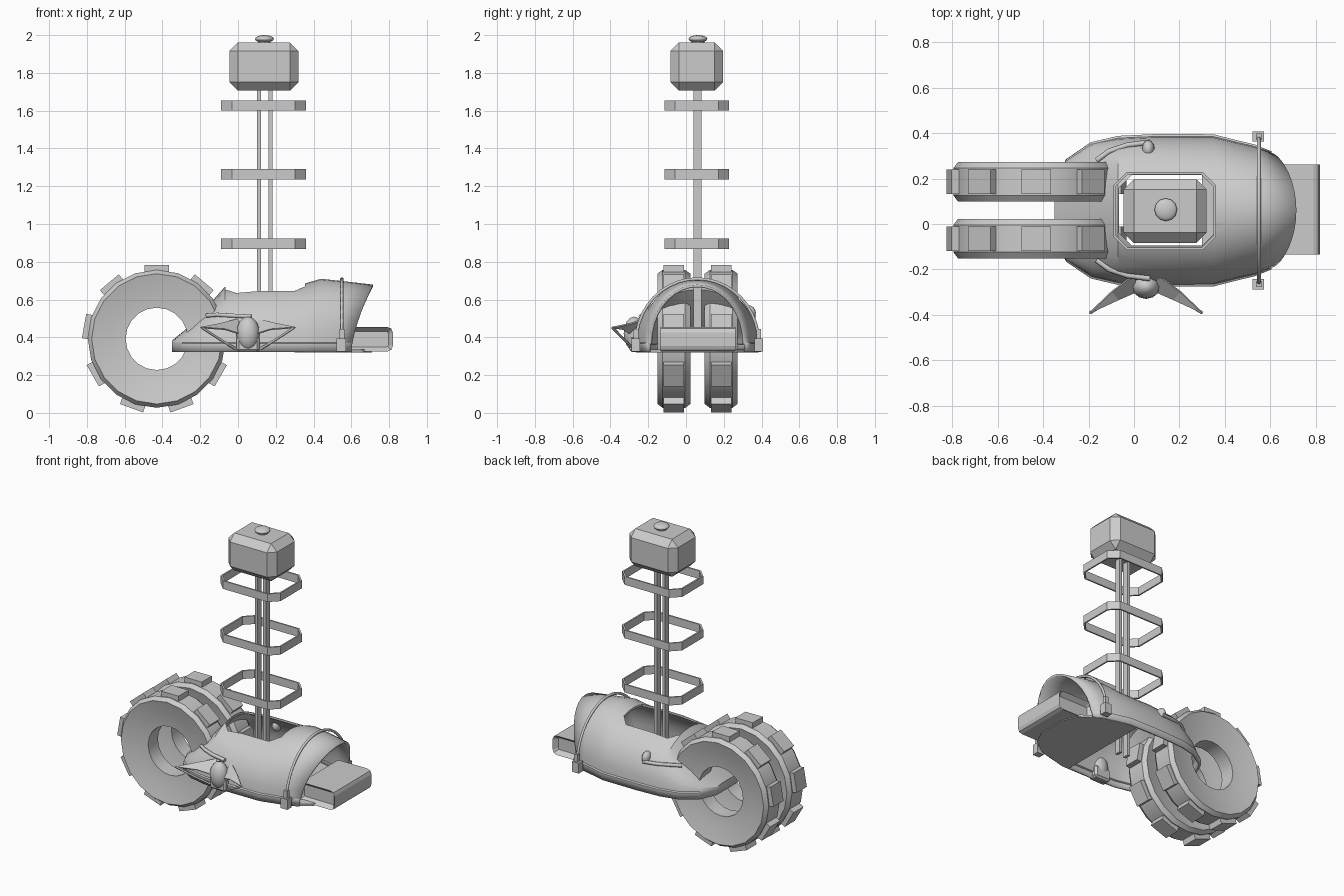
import bpy, bmesh, math
from mathutils import Matrix, Vector

if "Cube" in bpy.data.objects:
    bpy.data.objects.remove(bpy.data.objects["Cube"])

CY = 0.06  # centre line of the vehicle


def make(name, verts, faces):
    me = bpy.data.meshes.new(name)
    me.from_pydata(verts, [], faces)
    bm = bmesh.new()
    bm.from_mesh(me)
    bmesh.ops.recalc_face_normals(bm, faces=bm.faces)
    bm.to_mesh(me)
    bm.free()
    ob = bpy.data.objects.new(name, me)
    bpy.context.collection.objects.link(ob)
    return ob


def smooth(ob, deg=35):
    bpy.ops.object.select_all(action='DESELECT')
    ob.select_set(True)
    bpy.context.view_layer.objects.active = ob
    bpy.ops.object.shade_smooth_by_angle(angle=math.radians(deg))


def box(name, c, size, bevel=0, rot_y=0):
    bm = bmesh.new()
    bmesh.ops.create_cube(bm, size=1, matrix=Matrix.Diagonal((*size, 1)))
    if bevel:
        bmesh.ops.bevel(bm, geom=bm.edges[:], offset=bevel, segments=1, affect='EDGES', profile=0.5)
    me = bpy.data.meshes.new(name)
    bm.to_mesh(me)
    bm.free()
    ob = bpy.data.objects.new(name, me)
    ob.location = c
    ob.rotation_euler = (0, rot_y, 0)
    bpy.context.collection.objects.link(ob)
    return ob


def ball(name, c, r):
    bpy.ops.mesh.primitive_uv_sphere_add(segments=12, ring_count=8, location=c)
    ob = bpy.context.object
    ob.name = name
    ob.scale = r
    smooth(ob)


def tube(name, pts, r):
    cu = bpy.data.curves.new(name, 'CURVE')
    cu.dimensions = '3D'
    cu.bevel_depth = r
    cu.bevel_resolution = 1
    cu.use_fill_caps = True
    sp = cu.splines.new('POLY')
    sp.points.add(len(pts) - 1)
    for p, q in zip(sp.points, pts):
        p.co = (*q, 1)
    ob = bpy.data.objects.new(name, cu)
    bpy.context.collection.objects.link(ob)


def octagon(hx, hy, ch):
    q = [(hx, hy - ch), (hx - ch, hy)]
    q += [(-x, y) for x, y in reversed(q)]
    return q + [(-x, -y) for x, y in q]


# wheels: lathed tyre with nine tread blocks each
WX, WZ, N = -0.43, 0.392, 20
prof = [(.365, -.06), (.365, .06), (.345, .087), (.24, .06), (.165, .052),
        (.165, -.052), (.24, -.06), (.345, -.087)]
for side, wy in (('left', CY - .124), ('right', CY + .126)):
    vs, fs, P = [], [], len(prof)
    for i in range(N):
        a = math.tau * i / N
        vs += [(WX + r * math.cos(a), wy + y, WZ + r * math.sin(a)) for r, y in prof]
        for j in range(P):
            fs.append((i * P + j, i * P + (j + 1) % P,
                       (i + 1) % N * P + (j + 1) % P, (i + 1) % N * P + j))
    smooth(make(side + '_tyre', vs, fs), 25)
    for k in range(9):
        a = math.radians(90 + 40 * k)
        box(side + '_tread_block', (WX + .366 * math.cos(a), wy, WZ + .366 * math.sin(a)),
            (.05, .108, .13), 0, -a)

# hull: lofted sections (x, half width, height, forward lean at the crown)
secs = [(-.35, .11, .06, 0), (-.30, .225, .11, .01), (-.19, .30, .22, .01), (-.07, .328, .345, 0),
        (.1, .336, .36, 0), (.35, .335, .362, 0), (.44, .312, .388, 0),
        (.53, .29, .375, .03), (.60, .26, .357, .115)]
S, Z0 = 18, .322
vs, fs = [], []
for x, w, h, lean in secs:
    ring = [(w, 0), (w, .045)]
    ring += [(.97 * w * math.cos(math.pi * k / S), .05 + (h - .05) * math.sin(math.pi * k / S))
             for k in range(S + 1)]
    ring += [(-w, .045), (-w, 0)]
    vs += [(x + lean * (z / h) ** 1.5, CY + y, Z0 + z) for y, z in ring]
R = S + 5
for i in range(len(secs) - 1):
    for j in range(R - 1):
        fs.append((i * R + j, i * R + j + 1, (i + 1) * R + j + 1, (i + 1) * R + j))
fs.append(tuple(range(R)))
hull = make('hull', vs, fs)
sol = hull.modifiers.new('shell', 'SOLIDIFY')
sol.thickness, sol.offset = .014, -1

# cockpit opening cut through the top
o = octagon(.21, .155, .055)
cv = [(x + .145, y + CY, z) for z in (.5, 1) for x, y in o]
cf = [tuple(range(8)), tuple(range(8, 16))]
cf += [(k, (k + 1) % 8, (k + 1) % 8 + 8, k + 8) for k in range(8)]
cutter = make('cockpit_cutter', cv, cf)
cut = hull.modifiers.new('cockpit', 'BOOLEAN')
cut.operation, cut.object, cut.solver = 'DIFFERENCE', cutter, 'EXACT'
smooth(hull, 30)
for m in ('shell', 'cockpit'):
    bpy.ops.object.modifier_apply(modifier=m)
bpy.data.objects.remove(cutter)

# front floor plate
half = [(.3, .325), (.376, .325), (.547, .28), (.66, .205), (.71, .1)]
out = [(x, CY + y) for x, y in half] + [(x, CY - y) for x, y in reversed(half)]
n = len(out)
make('front_floor', [(x, y, z) for z in (.32, .335) for x, y in out],
     [tuple(range(n)), tuple(range(n, 2 * n))] +
     [(k, (k + 1) % n, (k + 1) % n + n, k + n) for k in range(n)])

# front bumper block with recessed side panels
bp = []
for cx, cz, a0 in ((.79, .425, 0), (.58, .425, 90), (.58, .355, 180), (.79, .355, 270)):
    for d in (0, 45, 90):
        a = math.radians(a0 + d)
        bp.append((cx + .03 * math.cos(a), cz + .03 * math.sin(a)))
n = len(bp)
bumper = make('front_bumper', [(x, y, z) for y in (-.135, .262) for x, z in bp],
              [tuple(range(n)), tuple(range(n, 2 * n))] +
              [(k, (k + 1) % n, (k + 1) % n + n, k + n) for k in range(n)])
bm = bmesh.new()
bm.from_mesh(bumper.data)
ends = [f for f in bm.faces if len(f.verts) == n]
bmesh.ops.inset_individual(bm, faces=ends, thickness=.025, depth=-.03)
bm.to_mesh(bumper.data)
bm.free()

# strap over the hood and its clips
tube('hood_strap', [(.55, CY + .325 * math.cos(math.pi * k / 20),
                     .37 + .34 * math.sin(math.pi * k / 20)) for k in range(21)], .009)
for s in (-1, 1):
    box('strap_clip', (.547, CY + s * .325, .36), (.05, .045, .07))
    box('strap_buckle', (.55, CY + s * .325, .42), (.025, .025, .05))
    # hose along each flank
    tube('flank_hose', [(-.165, CY + s * .22, .515), (-.11, CY + s * .26, .52),
                        (-.03, CY + s * .287, .515), (.07, CY + s * .30, .51)], .012)
ball('right_knob', (.063, CY + .27, .53), (.028, .04, .04))

# winged ornament on the front flank
ball('ornament_body', (.053, -.275, .42), (.062, .055, .09))
box('ornament_base', (.053, -.265, .365), (.12, .07, .085), .012)
for s in (-1, 1):
    pts = [(.25, -.395, .455), (.15, -.30, .475), (.05, -.225, .50),
           (.04, -.30, .42), (.12, -.335, .445)]
    w = make('ornament_wing', [(.053 + s * x, y, z) for x, y, z in pts],
             [(0, 1, 4), (1, 2, 3, 4)])
    sm = w.modifiers.new('thickness', 'SOLIDIFY')
    sm.thickness = .008
    tube('ornament_strut', [(.053 + s * .245, -.39, .452), (.053 + s * .15, -.33, .39),
                            (.053 + s * .06, -.27, .335)], .007)

# mast: twin poles, octagonal hoops, head block and cap
for x in (.11, .173):
    box('mast_pole', (x, CY, 1.04), (.021, .042, 1.42))
outer, inner = octagon(.225, .171, .057), octagon(.215, .161, .053)
for z in (.868, 1.236, 1.6):
    vs = [(x + .135, y + .057, zz) for ring in (outer, inner) for zz in (z, z + .055) for x, y in ring]
    fs = []
    for k in range(8):
        j = (k + 1) % 8
        for a, b in ((0, 8), (8, 24), (24, 16), (16, 0)):
            fs.append((a + k, a + j, b + j, b + k))
    make('mast_hoop', vs, fs)
box('head_block', (.137, .057, 1.833), (.366, .28, .255), .045)
bpy.ops.mesh.primitive_cone_add(vertices=10, radius1=.035, radius2=.035, depth=.03, location=(.14, .063, 1.965))
bpy.context.object.name = 'cap_neck'
ball('head_cap', (.14, .063, 1.98), (.05, .05, .02))
